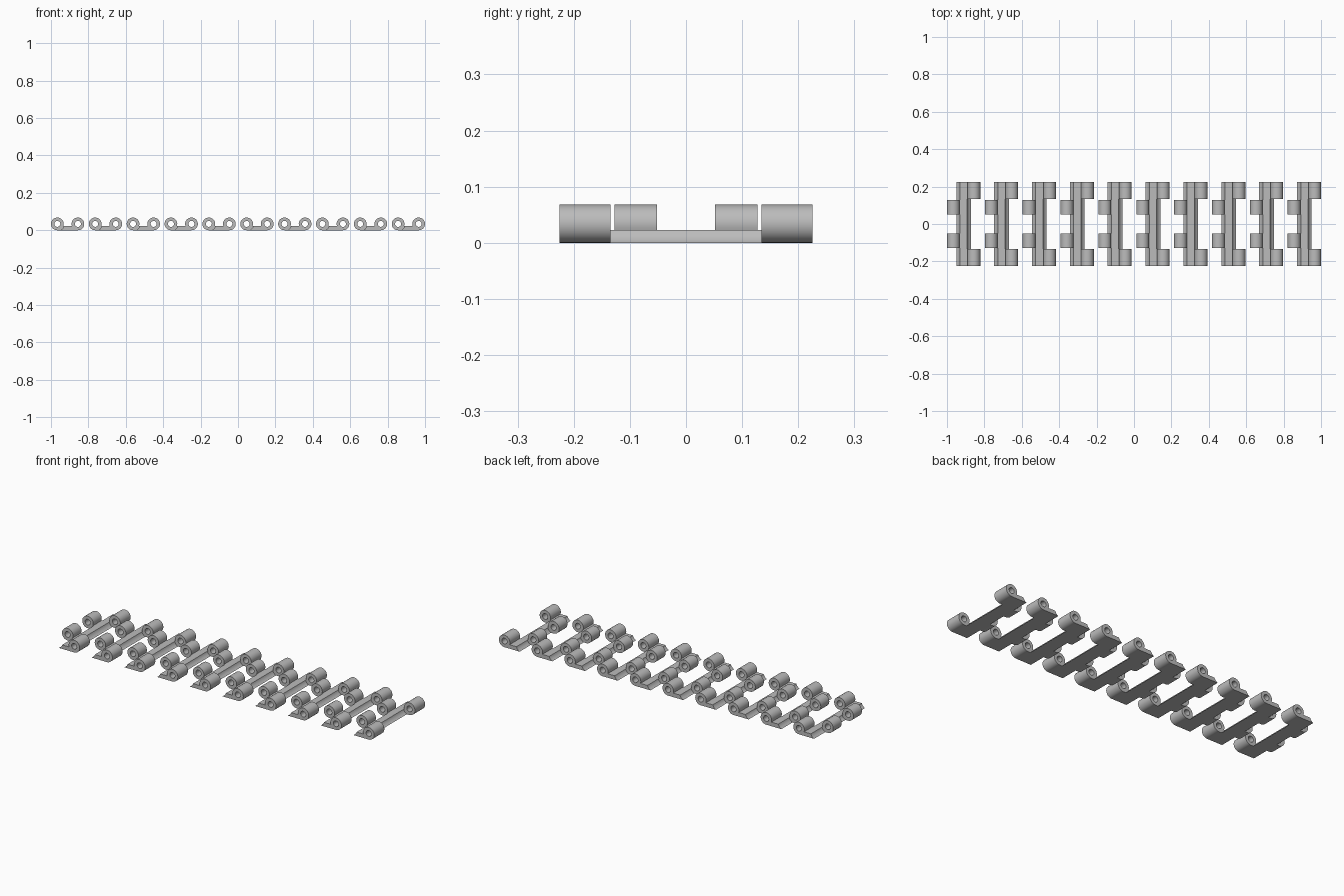
import bpy, bmesh
from math import sin, cos, asin, radians

cube = bpy.data.objects.get("Cube")
if cube:
    bpy.data.objects.remove(cube)

COUNT = 10          # links in the strip
LENGTH = 0.178      # length of one link
RADIUS = 0.034      # hinge barrel
BORE = 0.016        # pin hole
CLEAR = 0.0375      # hollow that clears the neighbouring barrel
SEGS, STEPS = 36, 7
HINGE = LENGTH / 2 - RADIUS
THICK = RADIUS * (1 - sin(radians(20)))

steel = bpy.data.materials.new("Steel grey")
steel.use_nodes = True
colour = (0.5, 0.5, 0.5, 1)
steel.diffuse_color = colour
steel.node_tree.nodes["Principled BSDF"].inputs["Base Color"].default_value = colour

bm = bmesh.new()


def face(points):
    bm.faces.new([bm.verts.new(p) for p in points])


def sweep(path, y0, y1):
    """Skin an open xz path along y."""
    for (xa, za), (xb, zb) in zip(path, path[1:]):
        face([(xa, y0, za), (xb, y0, zb), (xb, y1, zb), (xa, y1, za)])


def arc(side, radius):
    """Plate edge following a circle around the hinge, from base to plate top."""
    low, high = asin(-RADIUS / radius), asin((THICK - RADIUS) / radius)
    angles = [low + (high - low) * i / STEPS for i in range(STEPS + 1)]
    return [(side * (HINGE - radius * cos(a)), RADIUS + radius * sin(a)) for a in angles]


def ring(side, radius):
    """Full circle that starts at the bottom and turns towards the plate."""
    angles = [radians(-90 + i * 360 / SEGS) for i in range(SEGS + 1)]
    return [(side * (HINGE - radius * cos(a)), RADIUS + radius * sin(a)) for a in angles]


def band(inner, outer, y):
    """Flat strip between two paths."""
    for a, b, c, d in zip(inner, inner[1:], outer[1:], outer):
        face([(x, y, z) for x, z in (a, b, c, d)])


def barrel(side, y0, y1):
    outer, bore = ring(side, RADIUS), ring(side, BORE)
    sweep(outer[STEPS:], y0, y1)
    sweep(bore, y0, y1)
    hollow, joint = arc(side, CLEAR), arc(side, RADIUS)
    for y in (y0, y1):
        band(bore, outer, y)
        band(joint, hollow, y)
    for end in (0, -1):
        sweep([joint[end], hollow[end]], y0, y1)


# Plate runs the full width; barrels alternate between its two long edges
left, right = arc(-1, CLEAR), arc(1, CLEAR)
stations = [-0.225, -0.135, -0.127, -0.052, 0.052, 0.127, 0.135, 0.225]
joined = [1, 0, -1, 0, -1, 0, 1]
for y0, y1, join in zip(stations, stations[1:], joined):
    for end in (0, -1):
        sweep([left[end], right[end]], y0, y1)
    for side, edge in ((-1, left), (1, right)):
        if side == join:
            barrel(side, y0, y1)
        else:
            sweep(edge, y0, y1)
for y in (stations[0], stations[-1]):
    face([(x, y, z) for x, z in left + right[::-1]])

bmesh.ops.remove_doubles(bm, verts=bm.verts, dist=1e-5)
bmesh.ops.recalc_face_normals(bm, faces=bm.faces)
mesh = bpy.data.meshes.new("hinge_link")
bm.to_mesh(mesh)
bm.free()
mesh.materials.append(steel)

# Row of identical links
pitch = (2 - LENGTH) / (COUNT - 1)
for i in range(COUNT):
    link = bpy.data.objects.new(f"hinge_link_{i + 1}", mesh)
    link.location.x = (i - (COUNT - 1) / 2) * pitch
    bpy.context.collection.objects.link(link)

bpy.ops.object.select_all(action="DESELECT")
link.select_set(True)
bpy.context.view_layer.objects.active = link
bpy.ops.object.shade_smooth_by_angle(angle=radians(30))
